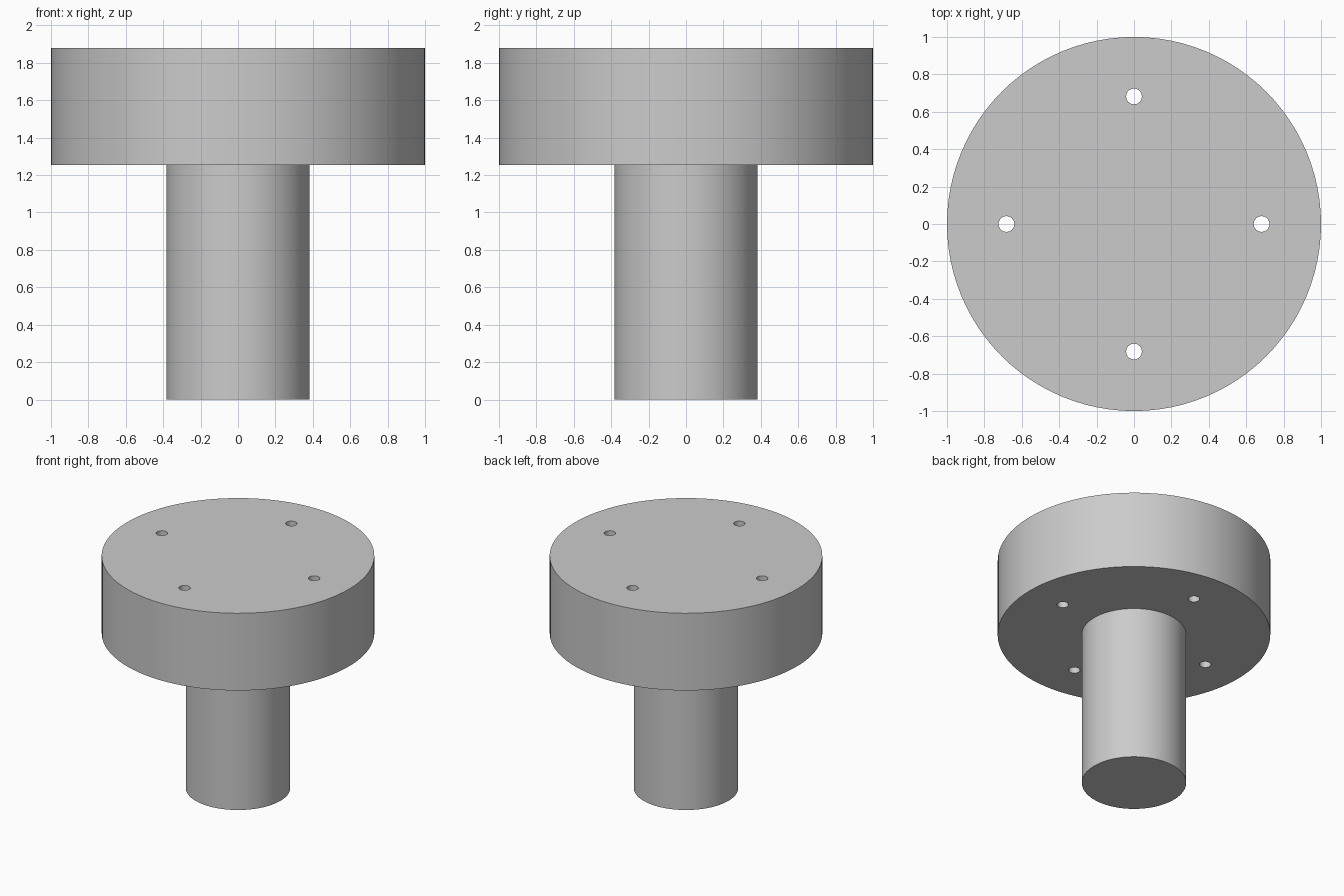
import bpy, bmesh, math

if "Cube" in bpy.data.objects:
    bpy.data.objects.remove(bpy.data.objects["Cube"])

FLANGE_R, SHAFT_R = 1.0, 0.383
FLANGE_Z, TOP_Z = 1.255, 1.88
HOLE_R, HOLE_RING = 0.042, 0.682

grey = bpy.data.materials.new("plain grey")
grey.diffuse_color = (0.6, 0.6, 0.6, 1)
grey.use_nodes = True
grey.node_tree.nodes["Principled BSDF"].inputs["Base Color"].default_value = grey.diffuse_color


def smooth(obj):
    bpy.ops.object.select_all(action='DESELECT')
    obj.select_set(True)
    bpy.context.view_layer.objects.active = obj
    bpy.ops.object.shade_smooth_by_angle(angle=math.radians(30))


def turned(name, profile, steps):
    """Revolve an (r, z) profile around z; the end rings are capped."""
    bm = bmesh.new()
    rings = [[bm.verts.new((r * math.cos(2 * math.pi * i / steps),
                            r * math.sin(2 * math.pi * i / steps), z))
              for i in range(steps)] for r, z in profile]
    for low, high in zip(rings, rings[1:]):
        for i in range(steps):
            j = (i + 1) % steps
            bm.faces.new((low[i], low[j], high[j], high[i]))
    bm.faces.new(rings[0][::-1])
    bm.faces.new(rings[-1])
    mesh = bpy.data.meshes.new(name)
    bm.to_mesh(mesh)
    bm.free()
    mesh.materials.append(grey)
    obj = bpy.data.objects.new(name, mesh)
    bpy.context.collection.objects.link(obj)
    return obj


# Shaft and flange turned as one solid
body = turned("flanged_shaft", [(SHAFT_R, 0), (SHAFT_R, FLANGE_Z),
                                (FLANGE_R, FLANGE_Z), (FLANGE_R, TOP_Z)], 96)

# Four bolt holes through the flange
for k in range(4):
    a = k * math.pi / 2
    cutter = turned(f"bolt_hole_cutter_{k + 1}",
                    [(HOLE_R, FLANGE_Z - 0.1), (HOLE_R, TOP_Z + 0.1)], 32)
    cutter.location = (HOLE_RING * math.cos(a), HOLE_RING * math.sin(a), 0)
    cutter.hide_render = True
    cutter.hide_set(True)
    cut = body.modifiers.new(f"bolt_hole_{k + 1}", 'BOOLEAN')
    cut.operation = 'DIFFERENCE'
    cut.solver = 'EXACT'
    cut.object = cutter

# Bake the holes, then shade round walls smooth and keep the edges sharp
bpy.context.view_layer.objects.active = body
body.select_set(True)
for m in list(body.modifiers):
    bpy.ops.object.modifier_apply(modifier=m.name)
smooth(body)
